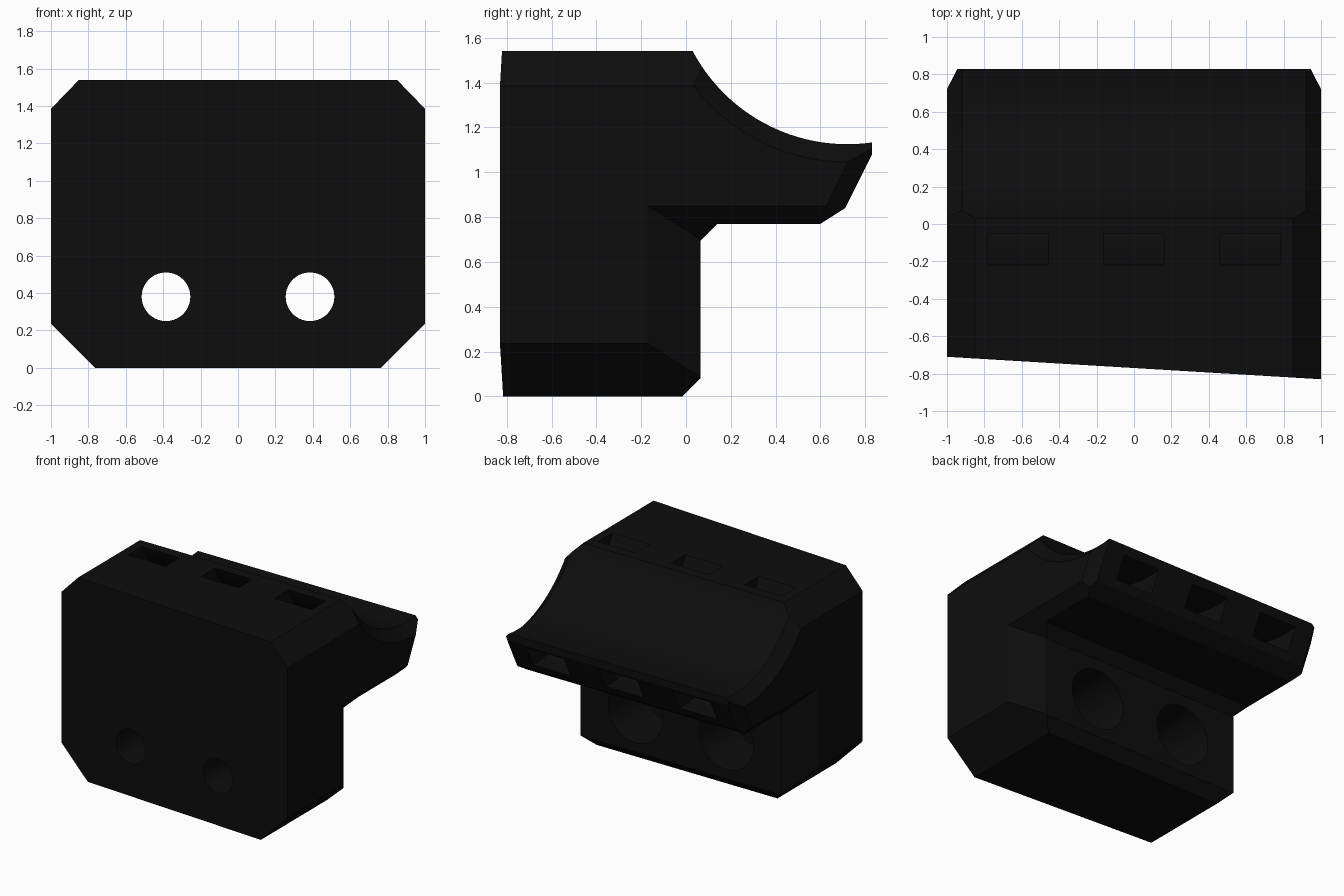
import bpy, bmesh, math
from mathutils import Vector, Matrix

if "Cube" in bpy.data.objects:
    bpy.data.objects.remove(bpy.data.objects["Cube"])

black = bpy.data.materials.new("black plastic")
black.diffuse_color = (0.004, 0.004, 0.004, 1)
black.use_nodes = True
black.node_tree.nodes["Principled BSDF"].inputs["Base Color"].default_value = black.diffuse_color

AXIS_Y, AXIS_Z, R = 0.72, 1.906, 0.781   # centre and radius of the saddle curve


def finish(name, bm):
    bmesh.ops.recalc_face_normals(bm, faces=bm.faces)
    me = bpy.data.meshes.new(name)
    bm.to_mesh(me)
    bm.free()
    me.materials.append(black)
    ob = bpy.data.objects.new(name, me)
    bpy.context.collection.objects.link(ob)
    return ob


def extrude_x(profile, half=1.0):
    """Solid from a (y, z) profile, extruded along x."""
    bm = bmesh.new()
    face = bm.faces.new([bm.verts.new((-half, y, z)) for y, z in profile])
    ext = bmesh.ops.extrude_face_region(bm, geom=[face])
    verts = [g for g in ext["geom"] if isinstance(g, bmesh.types.BMVert)]
    bmesh.ops.translate(bm, verts=verts, vec=(2 * half, 0, 0))
    bmesh.ops.recalc_face_normals(bm, faces=bm.faces)
    return bm


def slice_off(bm, point, normal, mirrored=True):
    """Remove everything on the normal side of a plane, on both sides if mirrored."""
    for s in ((1, -1) if mirrored else (1,)):
        co = Vector((point[0] * s, point[1], point[2]))
        no = Vector((normal[0] * s, normal[1], normal[2])).normalized()
        bmesh.ops.bisect_plane(bm, geom=bm.verts[:] + bm.edges[:] + bm.faces[:],
                               plane_co=co, plane_no=no, clear_outer=True, dist=1e-5)
        bmesh.ops.holes_fill(bm, edges=[e for e in bm.edges if e.is_boundary], sides=0)


def revolve_x(name, section, steps=128):
    """Ring or drum from an (x, radius) section turned about the saddle axis."""
    bm = bmesh.new()
    rings = []
    for i in range(steps):
        a = 2 * math.pi * i / steps
        rings.append([bm.verts.new((x, AXIS_Y + r * math.cos(a), AXIS_Z + r * math.sin(a)))
                      for x, r in section])
    n = len(section)
    for i in range(steps):
        p, q = rings[i], rings[(i + 1) % steps]
        for j in range(n):
            k = (j + 1) % n
            bm.faces.new((p[j], p[k], q[k], q[j]))
    return finish(name, bm)


def cylinder_y(name, x, z, r, y0, y1):
    bm = bmesh.new()
    bmesh.ops.create_cone(bm, cap_ends=True, segments=64, radius1=r, radius2=r, depth=y1 - y0,
                          matrix=Matrix.Translation((x, (y0 + y1) / 2, z))
                          @ Matrix.Rotation(math.pi / 2, 4, 'X'))
    return finish(name, bm)


def combine(target, other, operation):
    mod = target.modifiers.new("join", 'BOOLEAN')
    mod.operation, mod.solver, mod.object = operation, 'EXACT', other
    bpy.context.view_layer.objects.active = target
    bpy.ops.object.modifier_apply(modifier=mod.name)
    bpy.data.objects.remove(other, do_unlink=True)


def slant_front(bm):
    slice_off(bm, (0, -0.77, 0), (-0.06, -1, 0), mirrored=False)


# lower mounting block with chamfered bottom and rear corners
bm = extrude_x([(-1, 0), (-0.015, 0), (0.065, 0.08), (0.065, 1.2), (-1, 1.2)])
slant_front(bm)
slice_off(bm, (1, 0, 0.235), (1, 0, -1))
slice_off(bm, (1, -0.17, 0), (0.235, 0.15, 0))
bracket = finish("clamp_bracket", bm)

# upper block with the overhanging lip
bm = extrude_x([(-1, 0.695), (0.065, 0.695), (0.14, 0.77), (0.60, 0.77), (0.71, 0.84),
                (0.83, 1.08), (0.83, 1.54), (-1, 1.54)])
slant_front(bm)
slice_off(bm, (1, 0, 1.385), (0.155, 0, 0.15))
slice_off(bm, (1, 0, 0.85), (1, 0, -1))
slice_off(bm, (1, 0.74, 1.08), (1.2, 0.894, -0.447))
combine(bracket, finish("lip", bm), 'UNION')

# curved saddle, flared at both ends
saddle = revolve_x("saddle_cutter", [(-1.1, 0.1), (-1.1, R + 0.18), (-0.92, R), (0.92, R),
                                     (1.1, R + 0.18), (1.1, 0.1)])
combine(bracket, saddle, 'DIFFERENCE')

# three curved strap channels running under the saddle
for x in (-0.62, 0, 0.62):
    ring = revolve_x("strap_cutter", [(x - 0.16, 0.853), (x - 0.16, 1.009),
                                      (x + 0.16, 1.009), (x + 0.16, 0.853)])
    combine(bracket, ring, 'DIFFERENCE')

# two screw holes with wide recesses at the back
for x in (-0.385, 0.385):
    combine(bracket, cylinder_y("hole_cutter", x, 0.38, 0.13, -1, 0.3), 'DIFFERENCE')
    combine(bracket, cylinder_y("recess_cutter", x, 0.38, 0.23, -0.35, 0.3), 'DIFFERENCE')

bpy.ops.object.select_all(action='DESELECT')
bracket.select_set(True)
bpy.context.view_layer.objects.active = bracket
bpy.ops.object.shade_smooth_by_angle(angle=math.radians(20))
